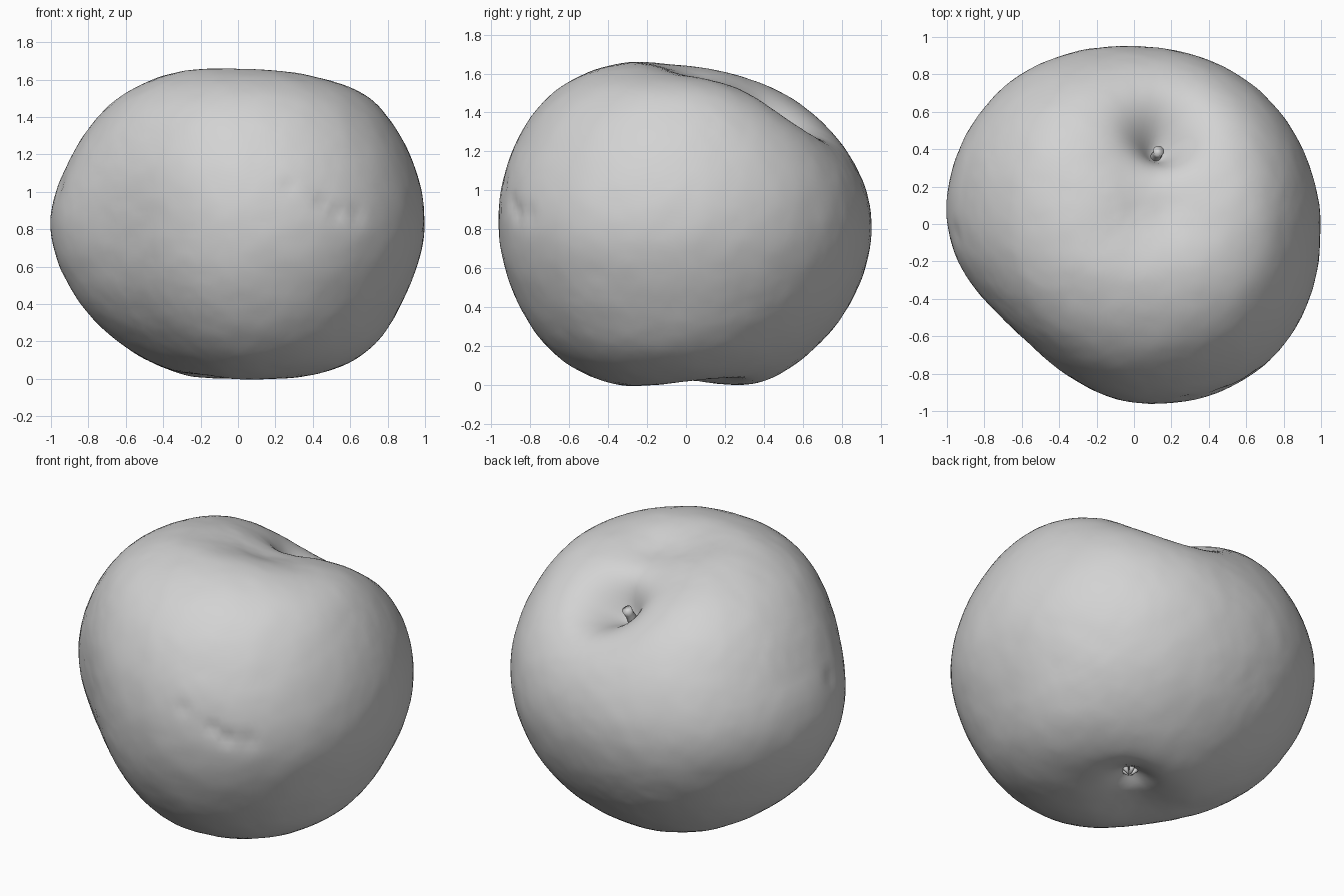
import bpy, bmesh, math
from mathutils import Vector, noise

if "Cube" in bpy.data.objects:
    bpy.data.objects.remove(bpy.data.objects["Cube"], do_unlink=True)

grey = bpy.data.materials.new("light_grey")
grey.use_nodes = True
grey.diffuse_color = (0.65, 0.65, 0.65, 1)
grey.node_tree.nodes["Principled BSDF"].inputs["Base Color"].default_value = (0.65, 0.65, 0.65, 1)

CORE = Vector((0, 0, 0.825))
TOP_R, BOTTOM_R = 0.80, 0.80
# Radius from the core: one row per 45 degrees of azimuth from +x,
# one column per 22.5 degrees down from the top
RADII = [
    [.858, .972, .990, .997, .972, .965, .885],
    [.840, .928, .968, .980, .958, .930, .890],
    [.820, .890, .928, .952, .937, .915, .895],
    [.852, .938, .980, 1.01, .968, .925, .880],
    [.875, .935, .960, .998, .950, .890, .850],
    [.892, .932, .895, .845, .840, .845, .855],
    [.895, .958, .965, .953, .946, .937, .888],
    [.892, .985, 1.012, 1.028, 1.00, .982, .893],
]

# Dents: direction from the core, depth, angular width
STEM_DIR = Vector((0.11, 0.34, 0.40)).normalized()
CALYX_DIR = Vector((0.13, 0.12, -0.69)).normalized()
DENTS = [
    (Vector((0.12, 0.38, 0.48)), 0.12, 0.40),
    (STEM_DIR, 0.20, 0.20),
    (Vector((0.17, 0.08, 0.72)), 0.045, 0.24),
    (CALYX_DIR, 0.03, 0.28),
    (CALYX_DIR, 0.08, 0.13),
    (Vector((0.43, -0.85, 0.11)), 0.014, 0.035),
    (Vector((0.50, -0.82, 0.06)), 0.016, 0.045),
    (Vector((0.27, -0.90, 0.20)), 0.008, 0.040),
    (Vector((0.60, -0.76, 0.05)), 0.010, 0.045),
    (Vector((-0.95, -0.05, 0.20)), 0.012, 0.060),
]
DENTS = [(d.normalized(), depth, w) for d, depth, w in DENTS]


def cubic(p, t):
    a, b, c, d = p
    return b + 0.5 * t * (c - a + t * (2*a - 5*b + 4*c - d + t * (3*(b - c) + d - a)))


def cell(i, j):
    """Radius at column i, azimuth row j, continuing across the poles."""
    if i < 0 or i > 8:
        i, j = (-i if i < 0 else 16 - i), j + 4
    if i == 0:
        return TOP_R
    if i == 8:
        return BOTTOM_R
    return RADII[j % 8][i - 1]


def surface(d):
    """Point on the fruit skin in direction d."""
    th = math.acos(max(-1, min(1, d.z))) / math.pi * 8
    az = (math.atan2(d.y, d.x) % math.tau) / math.tau * 8
    i, j = min(int(th), 7), int(az)
    cols = [cubic([cell(i + k, j + m) for k in (-1, 0, 1, 2)], th - i)
            for m in (-1, 0, 1, 2)]
    r = cubic(cols, az - j)
    for c, depth, w in DENTS:
        r -= depth * math.exp(-(d.angle(c, 0) / w) ** 2)
    r += 0.003 * noise.noise(d * 6) + 0.0015 * noise.noise(d * 18)
    return CORE + d * r


def finish(bm, name):
    me = bpy.data.meshes.new(name)
    bm.to_mesh(me)
    bm.free()
    ob = bpy.data.objects.new(name, me)
    bpy.context.collection.objects.link(ob)
    me.materials.append(grey)
    me.polygons.foreach_set("use_smooth", [True] * len(me.polygons))
    return ob


# Fruit body
bm = bmesh.new()
bmesh.ops.create_icosphere(bm, subdivisions=6, radius=1)
for v in bm.verts:
    v.co = surface(v.co.normalized())
finish(bm, "fruit_body")


def tube(name, points, radii, sides=12):
    """Closed tapered tube along a short path."""
    bm = bmesh.new()
    rings = []
    for n, (p, r) in enumerate(zip(points, radii)):
        t = points[min(n + 1, len(points) - 1)] - points[max(n - 1, 0)]
        rot = t.to_track_quat('Z', 'Y')
        rings.append([bm.verts.new(p + rot @ Vector((r * math.cos(a), r * math.sin(a), 0)))
                      for a in (math.tau * k / sides for k in range(sides))])
    for a, b in zip(rings, rings[1:]):
        for k in range(sides):
            bm.faces.new((a[k], a[(k + 1) % sides], b[(k + 1) % sides], b[k]))
    bm.faces.new(rings[0][::-1])
    bm.faces.new(rings[-1])
    return finish(bm, name)


# Short bent stem in the top hollow
base = surface(STEM_DIR)
tube("stem", [base + Vector(o) for o in
              ((0, -.02, -.04), (0, 0, .02), (.01, .015, .05), (.015, .03, .08))],
     (.035, .028, .026, .030))

# Dried calyx in the bottom hollow
base = surface(CALYX_DIR)
for k in range(5):
    a = math.tau * k / 5
    out = Vector((math.cos(a), math.sin(a), 0))
    tube(f"calyx_leaf_{k + 1}",
         [base + out * .035 + Vector((0, 0, .02)), base + out * .03 + Vector((0, 0, -.02)),
          base + out * .008 + Vector((0, 0, -.045))],
         (.018, .015, .004), 8)
